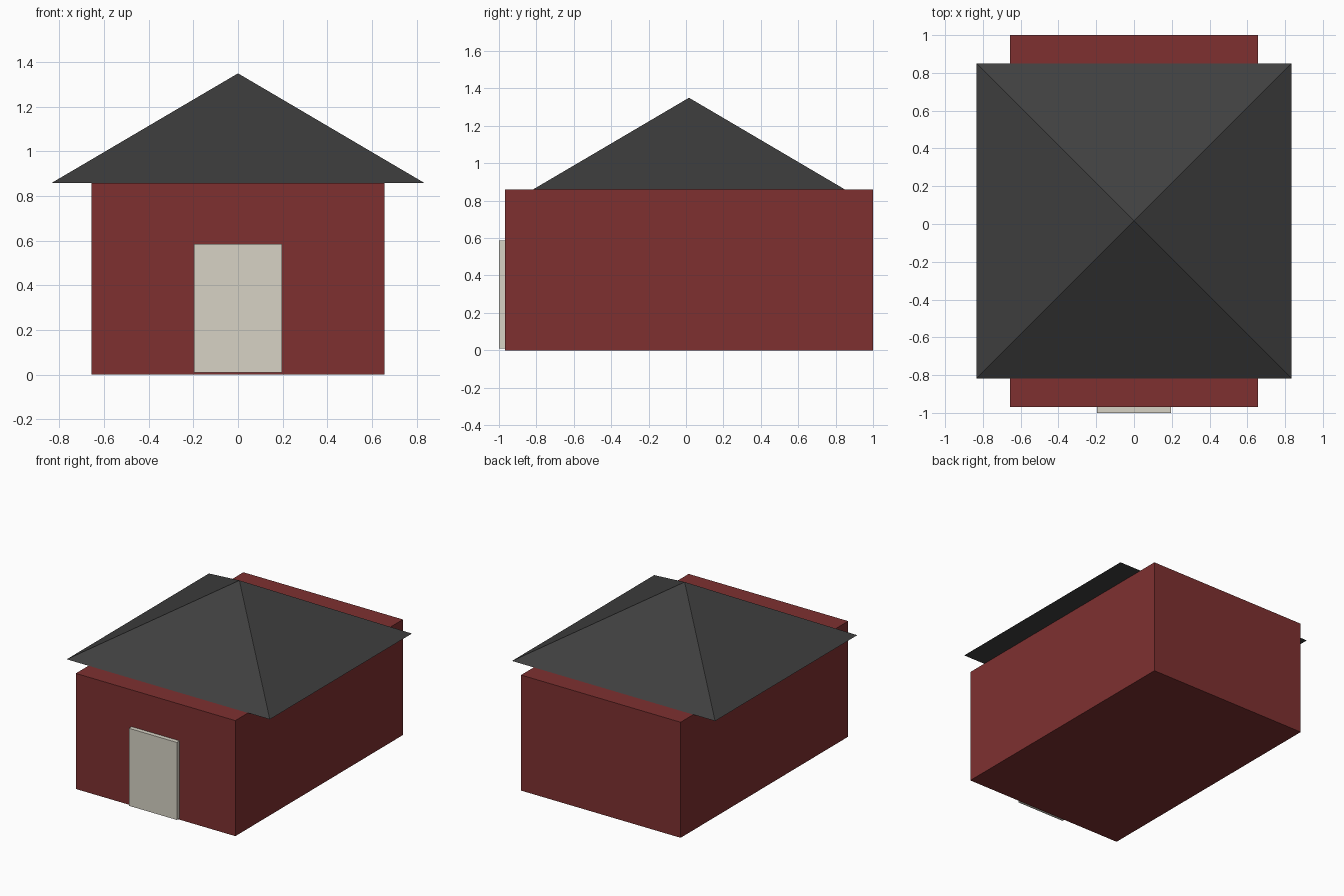
import bpy
import math

if "Cube" in bpy.data.objects:
    bpy.data.objects.remove(bpy.data.objects["Cube"])


def paint(obj, name, rgb):
    mat = bpy.data.materials.new(name)
    mat.diffuse_color = (*rgb, 1)
    mat.use_nodes = True
    mat.node_tree.nodes["Principled BSDF"].inputs["Base Color"].default_value = mat.diffuse_color
    obj.data.materials.append(mat)


def box(name, lo, hi):
    centre = [(a + b) / 2 for a, b in zip(lo, hi)]
    bpy.ops.mesh.primitive_cube_add(size=1, location=centre)
    obj = bpy.context.object
    obj.name = name
    obj.scale = [b - a for a, b in zip(lo, hi)]
    bpy.ops.object.transform_apply(location=False, rotation=False, scale=True)
    return obj


MID_Y = 0.016

# Walls: one solid block
walls = box("walls", (-0.656, -0.968, 0), (0.656, 1.0, 0.859))
paint(walls, "red_walls", (0.21, 0.03, 0.03))

# Door: thin slab standing proud of the front wall
door = box("door", (-0.197, -1.0, 0.01), (0.197, -0.934, 0.586))
paint(door, "cream_door", (0.68, 0.65, 0.56))

# Roof: four-sided pyramid with overhanging side eaves
half, eave, peak = 0.835, 0.859, 1.35
bpy.ops.mesh.primitive_cone_add(
    vertices=4, radius1=half * math.sqrt(2), radius2=0, depth=peak - eave,
    location=(0, MID_Y, (eave + peak) / 2), rotation=(0, 0, math.pi / 4))
roof = bpy.context.object
roof.name = "roof"
bpy.ops.object.transform_apply(location=False, rotation=True, scale=False)
paint(roof, "dark_roof", (0.05, 0.05, 0.05))
